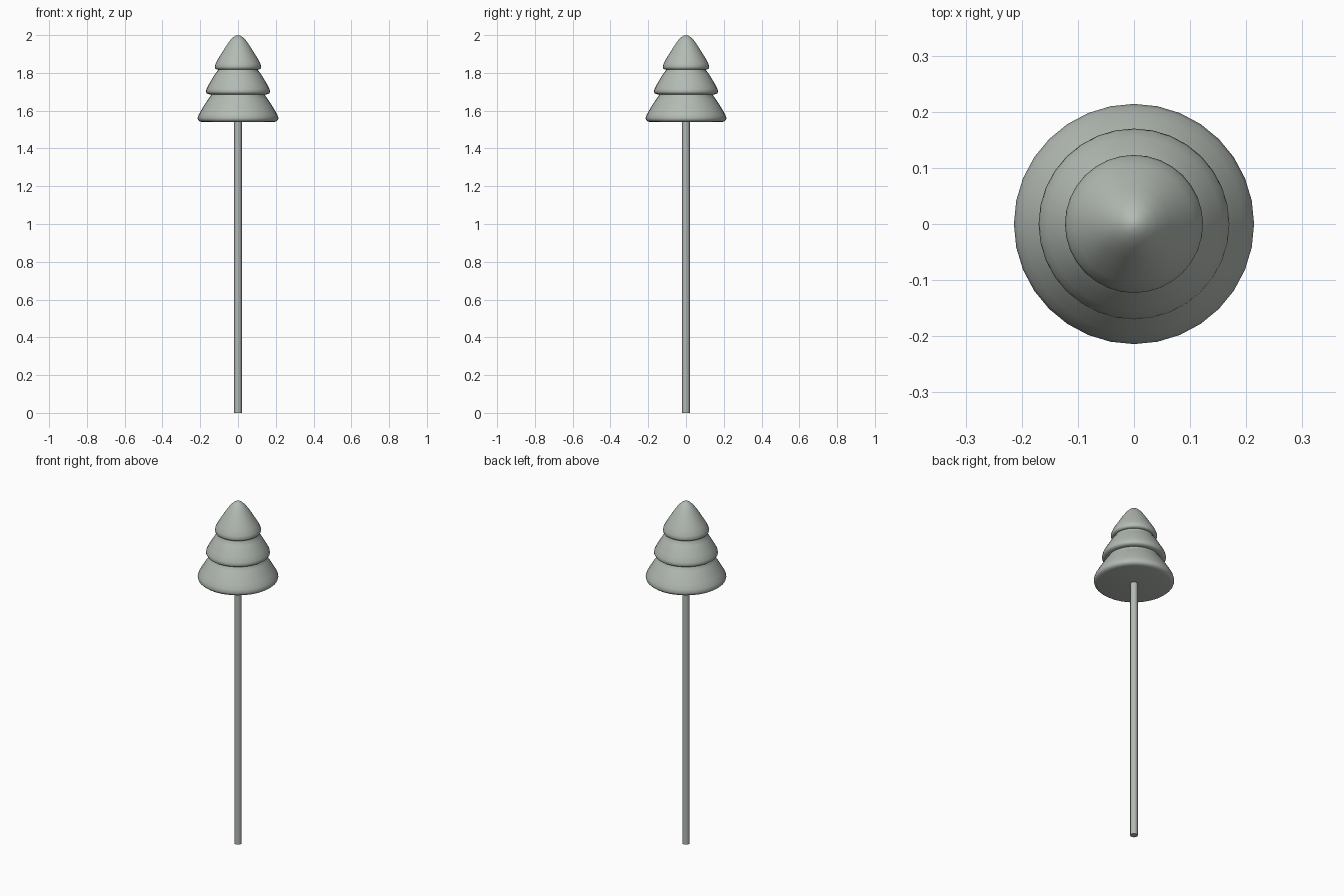
import bpy, bmesh, math

if "Cube" in bpy.data.objects:
    bpy.data.objects.remove(bpy.data.objects["Cube"])

mat = bpy.data.materials.new("pale grey green")
mat.diffuse_color = (0.45, 0.49, 0.45, 1)
mat.use_nodes = True
mat.node_tree.nodes["Principled BSDF"].inputs["Base Color"].default_value = mat.diffuse_color


def lathe(name, profile, sides, angle):
    """Spin an (r, z) profile about z; points with r = 0 become poles."""
    bm = bmesh.new()
    rings = []
    for r, z in profile:
        if r == 0:
            rings.append([bm.verts.new((0, 0, z))] * sides)
        else:
            rings.append([bm.verts.new((r * math.cos(2 * math.pi * i / sides),
                                        r * math.sin(2 * math.pi * i / sides), z))
                          for i in range(sides)])
    for a, b in zip(rings, rings[1:]):
        for i in range(sides):
            j = (i + 1) % sides
            corners = list(dict.fromkeys((a[i], a[j], b[j], b[i])))
            bm.faces.new(corners)
    bmesh.ops.recalc_face_normals(bm, faces=bm.faces)
    mesh = bpy.data.meshes.new(name)
    bm.to_mesh(mesh)
    bm.free()
    mesh.materials.append(mat)
    ob = bpy.data.objects.new(name, mesh)
    bpy.context.collection.objects.link(ob)
    bpy.ops.object.select_all(action='DESELECT')
    ob.select_set(True)
    bpy.context.view_layer.objects.active = ob
    bpy.ops.object.shade_smooth_by_angle(angle=math.radians(angle))
    return ob


# Trunk pole, running up into the foliage
lathe("trunk_pole", [(0, 0), (0.02, 0), (0.02, 1.56), (0, 1.56)], 16, 40)

# Three-tiered foliage with rounded skirts and a rounded tip
foliage = [
    # bottom tier
    (0, 1.54), (0.19, 1.54), (0.203, 1.543), (0.211, 1.55), (0.214, 1.56),
    (0.209, 1.577), (0.195, 1.602), (0.175, 1.635), (0.157, 1.662), (0.142, 1.682),
    # middle tier
    (0.142, 1.686), (0.155, 1.687), (0.165, 1.691), (0.17, 1.7), (0.167, 1.714),
    (0.155, 1.738), (0.138, 1.767), (0.122, 1.793), (0.106, 1.814),
    # top tier
    (0.106, 1.818), (0.114, 1.819), (0.12, 1.823), (0.123, 1.832), (0.119, 1.848),
    (0.106, 1.873), (0.085, 1.907), (0.062, 1.944), (0.042, 1.972),
    (0.024, 1.99), (0.01, 1.998), (0, 2.0),
]
lathe("foliage", foliage, 32, 60)
